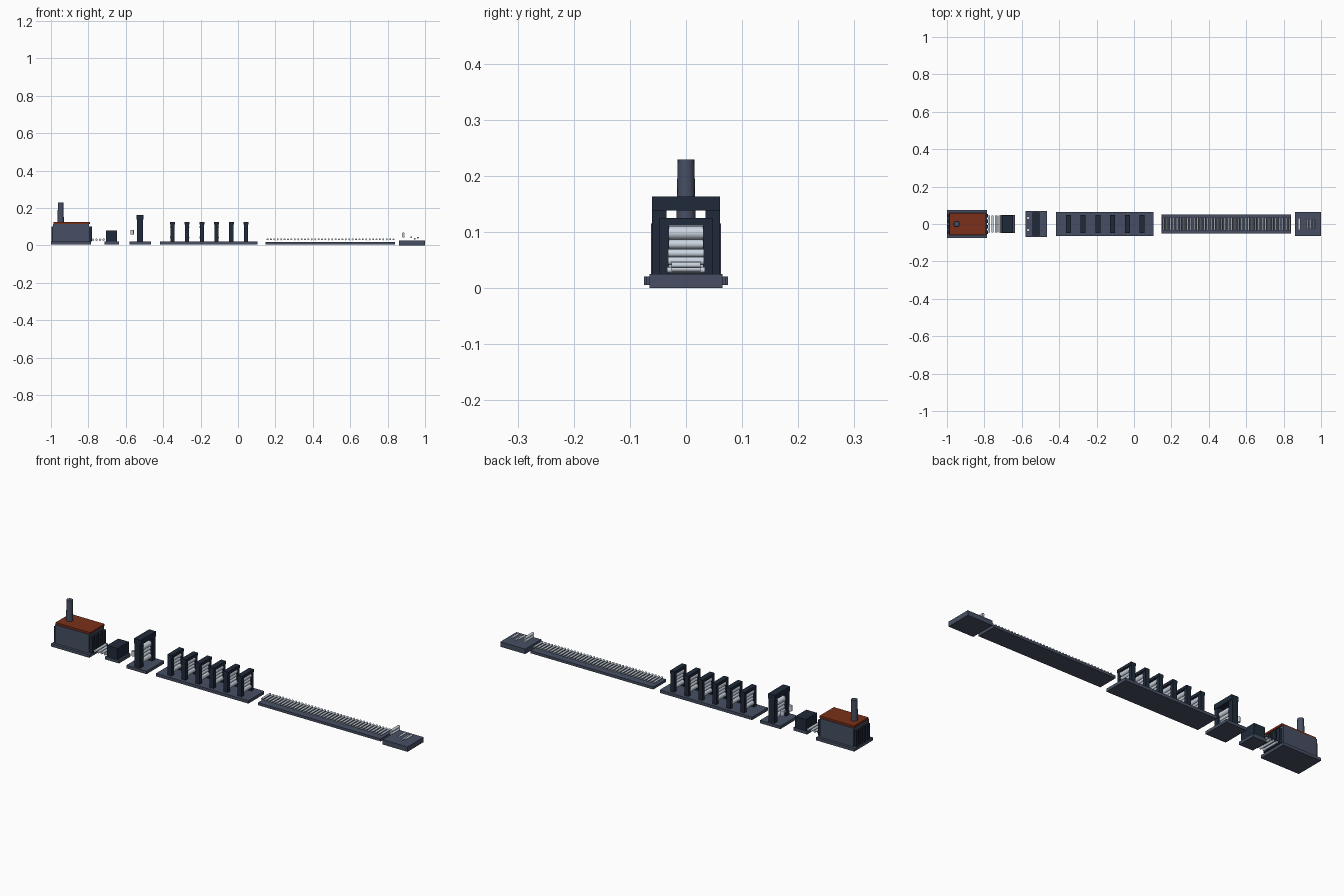
import bpy, math

if "Cube" in bpy.data.objects:
    bpy.data.objects.remove(bpy.data.objects["Cube"], do_unlink=True)


def material(name, rgb):
    m = bpy.data.materials.new(name)
    m.use_nodes = True
    m.diffuse_color = (*rgb, 1)
    m.node_tree.nodes["Principled BSDF"].inputs["Base Color"].default_value = (*rgb, 1)
    return m


GREY = material("slate grey", (0.063, 0.078, 0.125))
NAVY = material("dark navy", (0.014, 0.023, 0.042))
RUST = material("rust red", (0.2, 0.03, 0.01))
STEEL = material("bright steel", (0.6, 0.67, 0.75))


def box(name, x, y, z, mat):
    """Box from (low, high) ranges on each axis."""
    lo, hi = zip(x, y, z)
    bpy.ops.mesh.primitive_cube_add(size=1, location=[(a + b) / 2 for a, b in zip(lo, hi)])
    o = bpy.context.object
    o.name = name
    o.scale = [b - a for a, b in zip(lo, hi)]
    bpy.ops.object.transform_apply(location=False, rotation=False)
    o.data.materials.append(mat)
    return o


def cylinder(name, loc, r, length, mat, along_y=True, top=None):
    bpy.ops.mesh.primitive_cone_add(vertices=16, radius1=r, radius2=r if top is None else top,
                                    depth=length, location=loc,
                                    rotation=(math.pi / 2 if along_y else 0, 0, 0))
    o = bpy.context.object
    o.name = name
    o.data.materials.append(mat)
    bpy.ops.object.shade_smooth_by_angle(angle=math.radians(40))
    return o


def roller(name, x, z, r, half):
    return cylinder(name, (x, 0, z), r, half * 2, STEEL)


def mill_stand(name, x, half_x, inner, outer, beam_z, top, base, big, small):
    """Portal housing with a stack of four rolls in its window."""
    for side, s in (("left", 1), ("right", -1)):
        box(f"{name}_{side}_post", (x - half_x, x + half_x),
            sorted((s * inner, s * outer)), (0.018, beam_z), NAVY)
    box(f"{name}_crossbeam", (x - half_x * 1.2, x + half_x * 1.2),
        (-outer, outer), (beam_z, top), NAVY)
    z = base
    for part, r in (("lower_backup", big), ("lower_work", small),
                    ("upper_work", small), ("upper_backup", big)):
        roller(f"{name}_{part}_roll", x, z + r, r, inner)
        z += 2 * r


# Foundation slabs
box("furnace_base", (-1, -0.785), (-0.075, 0.075), (0.005, 0.02), GREY)
box("descaler_base", (-0.715, -0.637), (-0.047, 0.047), (0.005, 0.02), GREY)
box("roughing_base", (-0.58, -0.466), (-0.07, 0.07), (0.005, 0.02), GREY)
box("finishing_base", (-0.417, 0.103), (-0.064, 0.064), (0.005, 0.02), GREY)
box("runout_base", (0.148, 0.84), (-0.052, 0.052), (0.005, 0.018), GREY)
box("coiler_base", (0.86, 1), (-0.065, 0.065), (0, 0.025), GREY)

# Reheating furnace with door pillars, roof and chimney
box("furnace_body", (-0.988, -0.797), (-0.062, 0.062), (0.02, 0.115), GREY)
box("furnace_roof", (-0.986, -0.792), (-0.058, 0.058), (0.115, 0.125), RUST)
for end, x in (("entry", -0.99), ("exit", -0.789)):
    for i in range(4):
        y = -0.045 + i * 0.03
        box(f"furnace_{end}_pillar_{i + 1}", (x - 0.008, x + 0.008),
            (y - 0.009, y + 0.009), (0.02, 0.1), NAVY)
cylinder("chimney", (-0.948, 0, 0.172), 0.017, 0.114, GREY, along_y=False, top=0.015)

# Furnace exit rollers
for i in range(4):
    roller(f"exit_roller_{i + 1}", -0.775 + i * 0.019, 0.03, 0.006, 0.045)

# Descaling box
box("descaler_box", (-0.706, -0.646), (-0.045, 0.045), (0.02, 0.078), NAVY)

# Roughing mill with vertical edger rolls
mill_stand("roughing_stand", -0.524, 0.016, 0.035, 0.061, 0.138, 0.163, 0.03, 0.0135, 0.009)
for side, s in (("left", 1), ("right", -1)):
    cylinder(f"edger_{side}_roll", (-0.566, s * 0.032, 0.07), 0.009, 0.026, STEEL, along_y=False)

# Six finishing stands
for i in range(6):
    mill_stand(f"finishing_stand_{i + 1}", -0.351 + i * 0.0788, 0.011,
               0.03, 0.048, 0.111, 0.125, 0.03, 0.012, 0.008)

# Run-out table rollers
for i in range(38):
    roller(f"runout_roller_{i + 1}", 0.158 + i * 0.0182, 0.032, 0.005, 0.034)

# Coiler with pinch rolls and wrapper rolls
for part, z in (("lower", 0.048), ("upper", 0.062)):
    roller(f"{part}_pinch_roll", 0.884, z, 0.007, 0.032)
for i, (x, z) in enumerate(((0.926, 0.043), (0.945, 0.034), (0.962, 0.041))):
    roller(f"wrapper_roll_{i + 1}", x, z, 0.005, 0.026)
